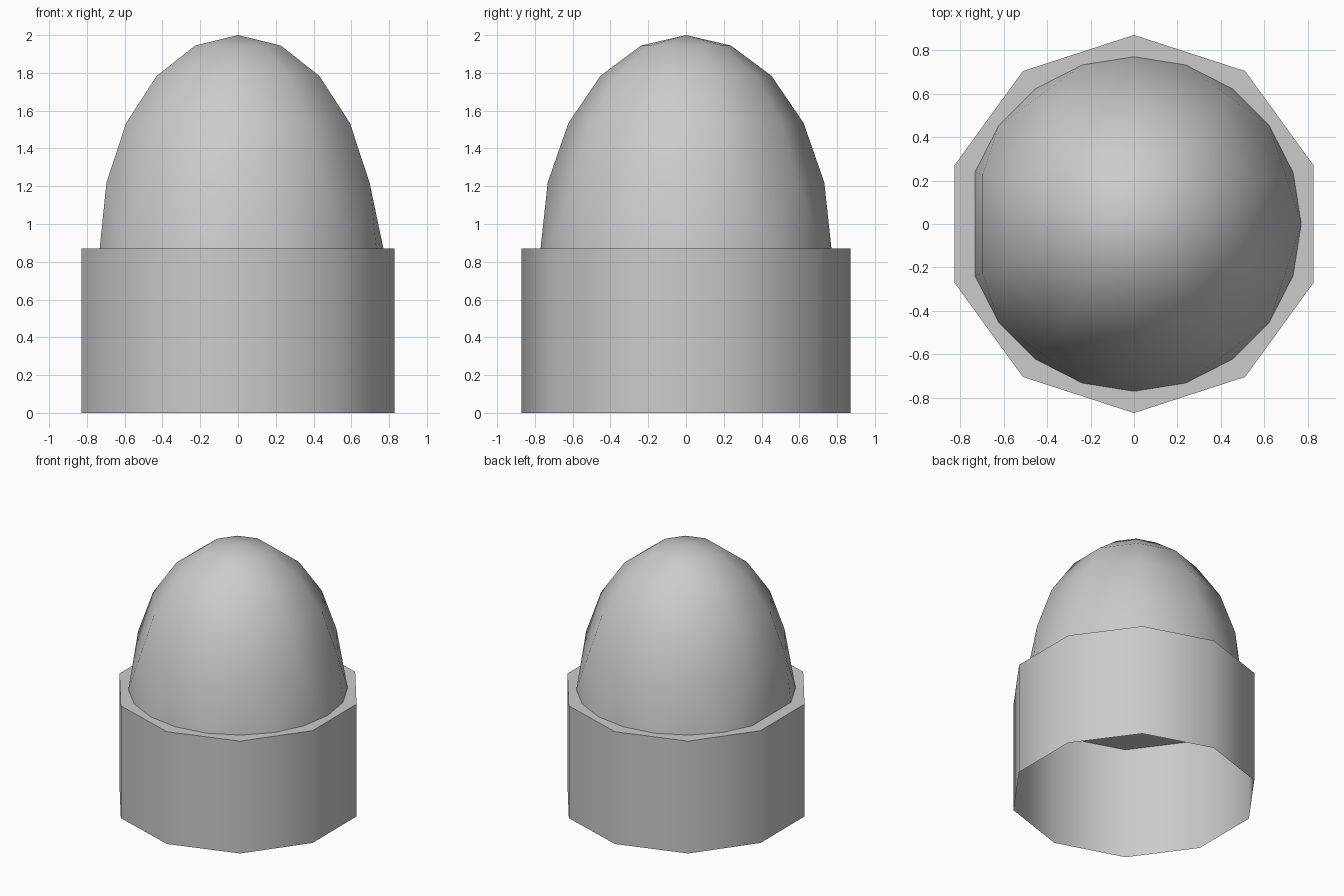
import bpy, bmesh, math

if "Cube" in bpy.data.objects:
    bpy.data.objects.remove(bpy.data.objects["Cube"])

BASE_R, BASE_H = 0.87, 0.87
DOME_R, DOME_H = 0.77, 1.13


def ring(bm, radius, z, angles):
    return [bm.verts.new((radius * math.cos(math.radians(a)),
                          radius * math.sin(math.radians(a)), z)) for a in angles]


def bridge(bm, low, high):
    n = len(low)
    for i in range(n):
        j = (i + 1) % n
        bm.faces.new((low[i], low[j], high[j], high[i]))


def finish(bm, name):
    mesh = bpy.data.meshes.new(name)
    bm.to_mesh(mesh)
    bm.free()
    obj = bpy.data.objects.new(name, mesh)
    bpy.context.collection.objects.link(obj)
    bpy.ops.object.select_all(action='DESELECT')
    obj.select_set(True)
    bpy.context.view_layer.objects.active = obj
    bpy.ops.object.shade_smooth_by_angle(angle=math.radians(45))
    return obj


corners = [18 + 36 * i for i in range(10)]

# Ten-sided base, closed on top and open underneath
bm = bmesh.new()
bottom = ring(bm, BASE_R, 0, corners)
top = ring(bm, BASE_R, BASE_H, corners)
bridge(bm, bottom, top)
bm.faces.new(top)
finish(bm, "base_shell")

# Ten-sided dome rows, following an ellipse up to the tip
bm = bmesh.new()
rows = []
for k in (4, 3, 2, 1):
    t = math.radians(18 * k)
    rows.append(ring(bm, DOME_R * math.sin(t), BASE_H + DOME_H * math.cos(t), corners))
for low, high in zip(rows, rows[1:]):
    bridge(bm, low, high)
tip = bm.verts.new((0, 0, BASE_H + DOME_H))
for i in range(10):
    bm.faces.new((rows[-1][i], rows[-1][(i + 1) % 10], tip))

# Dome skirt: the rim has an extra point per side, except on the left
rim = ring(bm, DOME_R, BASE_H, corners)
for i in range(10):
    j = (i + 1) % 10
    a, b, c, d = rim[i], rim[j], rows[0][j], rows[0][i]
    mid_angle = corners[i] + 18
    if mid_angle == 180:
        bm.faces.new((a, b, c, d))
    else:
        mid = ring(bm, DOME_R, BASE_H, [mid_angle])[0]
        for tri in ((a, mid, d), (mid, c, d), (mid, b, c)):
            bm.faces.new(tri)
finish(bm, "dome")
